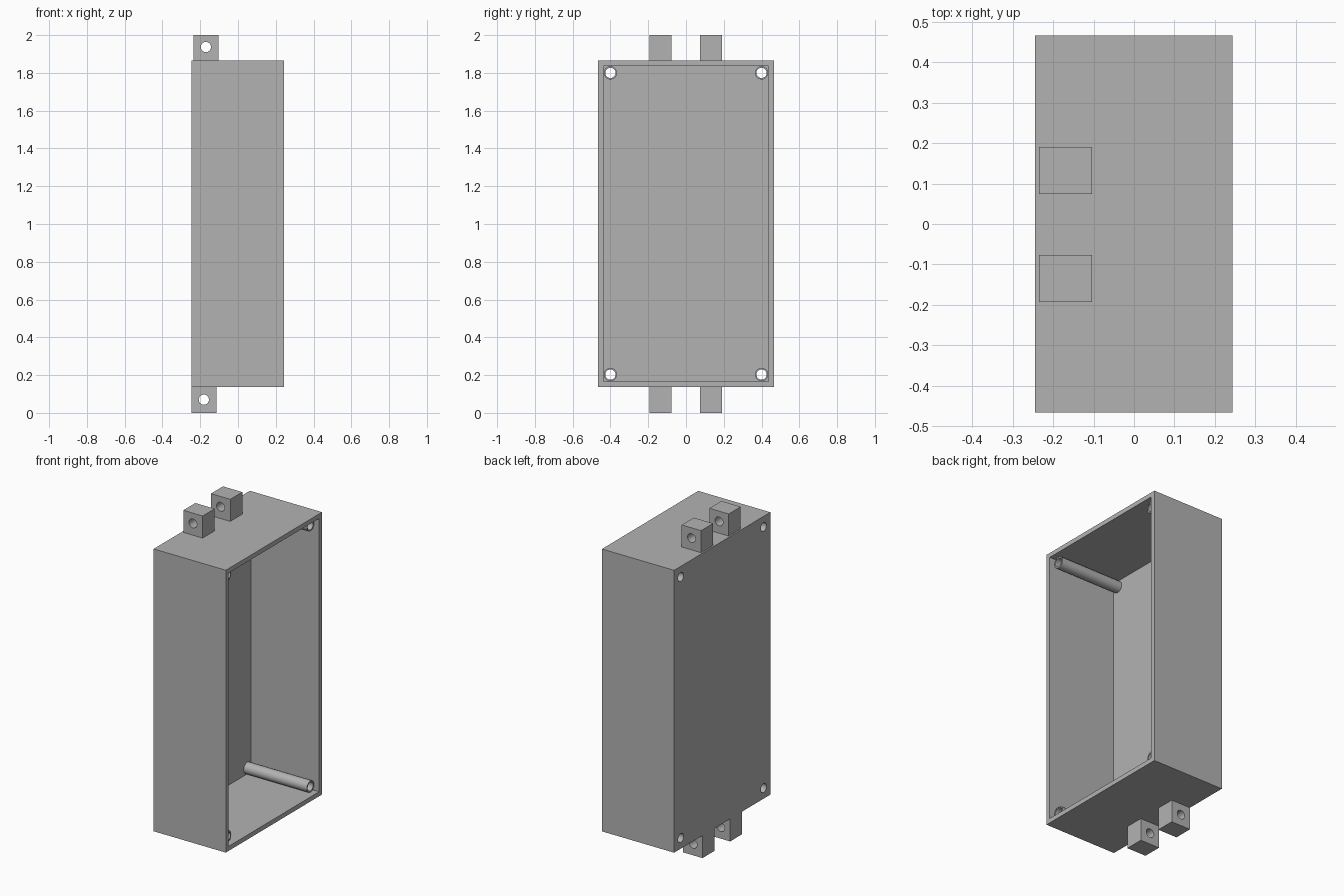
import bpy
import math
from mathutils import Matrix, Vector

cube = bpy.data.objects.get("Cube")
if cube:
    bpy.data.objects.remove(cube, do_unlink=True)

grey = bpy.data.materials.new("plain grey")
grey.use_nodes = True
GREY = (0.45, 0.45, 0.45, 1)
grey.diffuse_color = GREY
grey.node_tree.nodes["Principled BSDF"].inputs["Base Color"].default_value = GREY


def finish(obj, name):
    obj.name = name
    obj.data.materials.clear()
    obj.data.materials.append(grey)
    return obj


def box(name, low, high):
    """Box between two opposite corners."""
    low, high = Vector(low), Vector(high)
    bpy.ops.mesh.primitive_cube_add(size=1)
    obj = bpy.context.object
    size = high - low
    obj.data.transform(Matrix.Translation((low + high) / 2) @ Matrix.Diagonal(size.to_4d()))
    return finish(obj, name)


def rod(name, start, end, radius):
    """Cylinder between two points."""
    start, end = Vector(start), Vector(end)
    axis = end - start
    bpy.ops.mesh.primitive_cylinder_add(vertices=32, radius=radius, depth=axis.length)
    obj = bpy.context.object
    turn = axis.to_track_quat('Z', 'Y').to_matrix().to_4x4()
    obj.data.transform(Matrix.Translation((start + end) / 2) @ turn)
    return finish(obj, name)


def cut(obj, cutter):
    """Subtract the cutter and throw it away."""
    cutter.hide_render = True
    mod = obj.modifiers.new("cut", 'BOOLEAN')
    mod.operation = 'DIFFERENCE'
    mod.solver = 'EXACT'
    mod.object = cutter
    bpy.context.view_layer.objects.active = obj
    bpy.ops.object.modifier_apply(modifier=mod.name)
    bpy.data.objects.remove(cutter, do_unlink=True)


def smooth(obj):
    bpy.ops.object.select_all(action='DESELECT')
    obj.select_set(True)
    bpy.context.view_layer.objects.active = obj
    bpy.ops.object.shade_smooth_by_angle(angle=math.radians(30))


BACK, FRONT = -0.245, 0.243
HALF_Y = 0.465
BOTTOM, TOP = 0.138, 1.865
WALL = 0.028
FLOOR = BACK + WALL
POST_END = 0.21
BORE, POST = 0.027, 0.035

# Open tray housing
housing = box("housing", (BACK, -HALF_Y, BOTTOM), (FRONT, HALF_Y, TOP))
cut(housing, box("cavity", (FLOOR, WALL - HALF_Y, BOTTOM + WALL),
                 (FRONT + 0.1, HALF_Y - WALL, TOP - WALL)))

# Hollow screw posts in the four corners, bored through the back wall
for side, y in (("right", -0.4), ("left", 0.4)):
    for level, z in (("lower", 0.203), ("upper", 1.8)):
        ends = (BACK - 0.1, y, z), (FRONT + 0.1, y, z)
        cut(housing, rod("bore", *ends, BORE))
        post = rod(f"{level}_{side}_post", (FLOOR, y, z), (POST_END, y, z), POST)
        cut(post, rod("bore", *ends, BORE))
        smooth(post)
smooth(housing)

# Pierced mounting lugs above and below
for level, x, z0, z1, pin_x, pin_z in (
        ("upper", -0.235, TOP, 2.0, -0.17, 1.937),
        ("lower", BACK, 0.0, BOTTOM, -0.181, 0.07)):
    for side, y in (("right", -0.135), ("left", 0.132)):
        lug = box(f"{level}_{side}_lug", (x, y - 0.058, z0), (x + 0.131, y + 0.058, z1))
        cut(lug, rod("pin_hole", (pin_x, y - 0.1, pin_z), (pin_x, y + 0.1, pin_z), BORE))
        smooth(lug)
